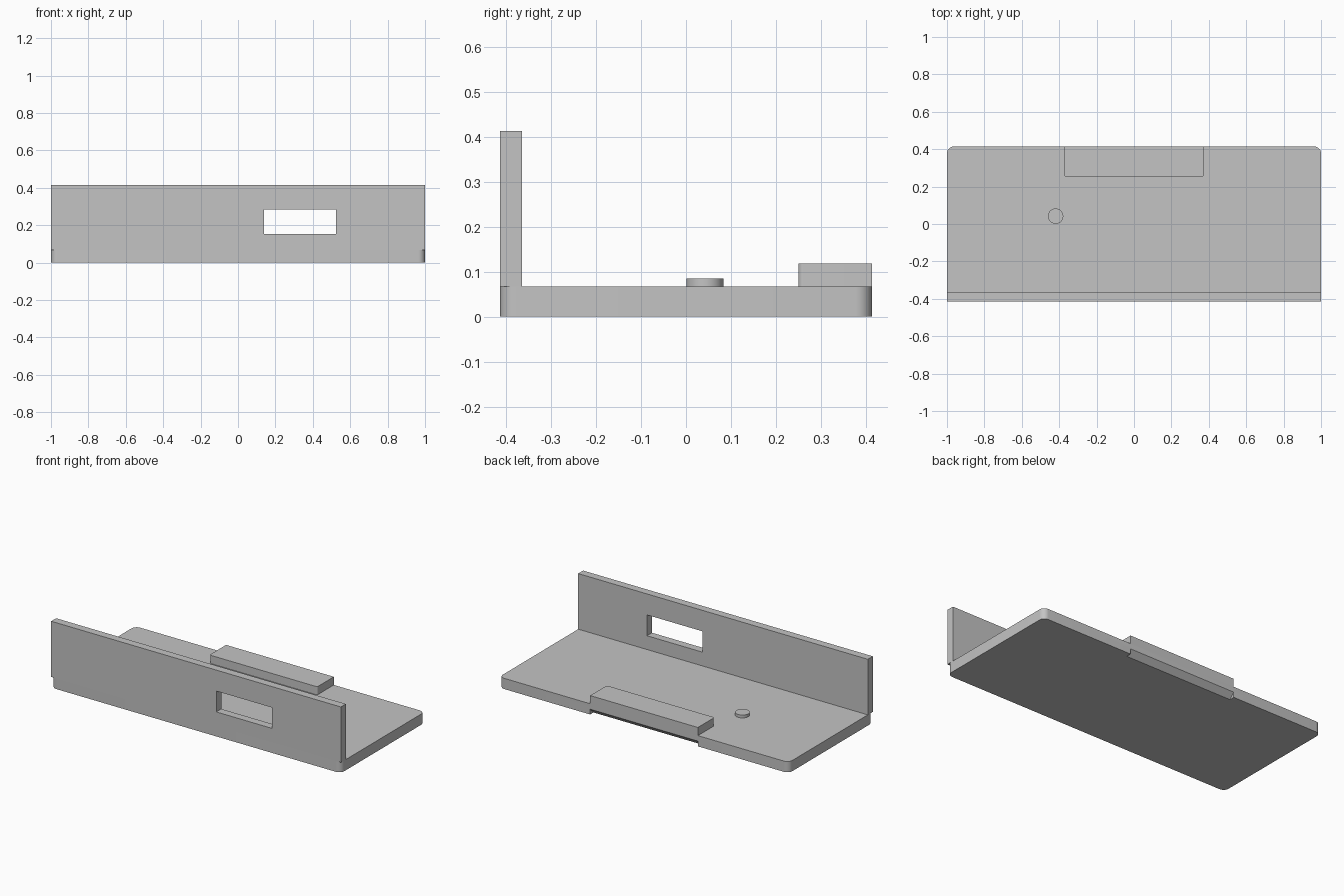
import bpy, bmesh, math

cube = bpy.data.objects.get("Cube")
if cube:
    bpy.data.objects.remove(cube, do_unlink=True)

grey = bpy.data.materials.new("mid grey")
grey.use_nodes = True
GREY = (0.55, 0.55, 0.55, 1)
grey.diffuse_color = GREY
grey.node_tree.nodes["Principled BSDF"].inputs["Base Color"].default_value = GREY

# Overall sizes
HALF_Y, PLATE_TOP, WALL_TOP = 0.414, 0.067, 0.414
LIP_X, CHAMFER = 0.372, 0.033


def finish(bm, name):
    bmesh.ops.recalc_face_normals(bm, faces=bm.faces)
    mesh = bpy.data.meshes.new(name)
    bm.to_mesh(mesh)
    bm.free()
    obj = bpy.data.objects.new(name, mesh)
    bpy.context.collection.objects.link(obj)
    mesh.materials.append(grey)
    return obj


def box(name, low, high, radius=0, rounded=lambda v: True):
    """Box between two corners, with chosen upright edges rounded."""
    bm = bmesh.new()
    bmesh.ops.create_cube(bm, size=1)
    for v in bm.verts:
        v.co = [a + (c + 0.5) * (b - a) for a, b, c in zip(low, high, v.co)]
    if radius:
        edges = [e for e in bm.edges
                 if abs(e.verts[0].co.z - e.verts[1].co.z) > 1e-5
                 and rounded(e.verts[0].co)]
        bmesh.ops.bevel(bm, geom=edges, offset=radius, segments=8,
                        profile=0.5, affect='EDGES')
    return finish(bm, name)


def prism_x(name, profile, x0, x1):
    """Extrude a (y, z) outline along x."""
    bm = bmesh.new()
    face = bm.faces.new([bm.verts.new((x0, y, z)) for y, z in profile])
    out = bmesh.ops.extrude_face_region(bm, geom=[face])["geom"]
    bmesh.ops.translate(bm, vec=(x1 - x0, 0, 0),
                        verts=[g for g in out if isinstance(g, bmesh.types.BMVert)])
    return finish(bm, name)


def activate(obj):
    bpy.ops.object.select_all(action='DESELECT')
    obj.select_set(True)
    bpy.context.view_layer.objects.active = obj


def cut(obj, cutter):
    mod = obj.modifiers.new("cut", 'BOOLEAN')
    mod.operation, mod.solver, mod.object = 'DIFFERENCE', 'EXACT', cutter
    activate(obj)
    bpy.ops.object.modifier_apply(modifier=mod.name)
    bpy.data.objects.remove(cutter, do_unlink=True)


# Base plate with rounded corners and a slanted grip cut under the back edge
base = box("base_plate", (-1, -HALF_Y, 0), (1, HALF_Y, PLATE_TOP), 0.036)
e = 0.01
grip = prism_x("grip_cutter",
               [(HALF_Y - CHAMFER - e, -e), (HALF_Y + e, -e),
                (HALF_Y + e, CHAMFER + e)], -LIP_X, LIP_X)
cut(base, grip)

# Upright front wall with a rectangular window
wall = box("front_wall", (-1, -HALF_Y, PLATE_TOP), (1, -0.365, WALL_TOP))
cut(wall, box("window_cutter", (0.14, -0.5, 0.153), (0.525, -0.3, 0.283)))

# Raised lip on the back edge, its inner corners slightly rounded
lip = box("back_lip", (-LIP_X, 0.25, PLATE_TOP), (LIP_X, HALF_Y, 0.118),
          0.012, lambda v: v.y < 0.3)

# Small round button on the plate
bm = bmesh.new()
bmesh.ops.create_cone(bm, cap_ends=True, segments=48, radius1=0.041,
                      radius2=0.041, depth=0.018)
bmesh.ops.translate(bm, vec=(-0.419, 0.042, PLATE_TOP + 0.009), verts=bm.verts)
button = finish(bm, "round_button")

for part in (base, wall, lip, button):
    activate(part)
    bpy.ops.object.shade_smooth_by_angle(angle=math.radians(30))
